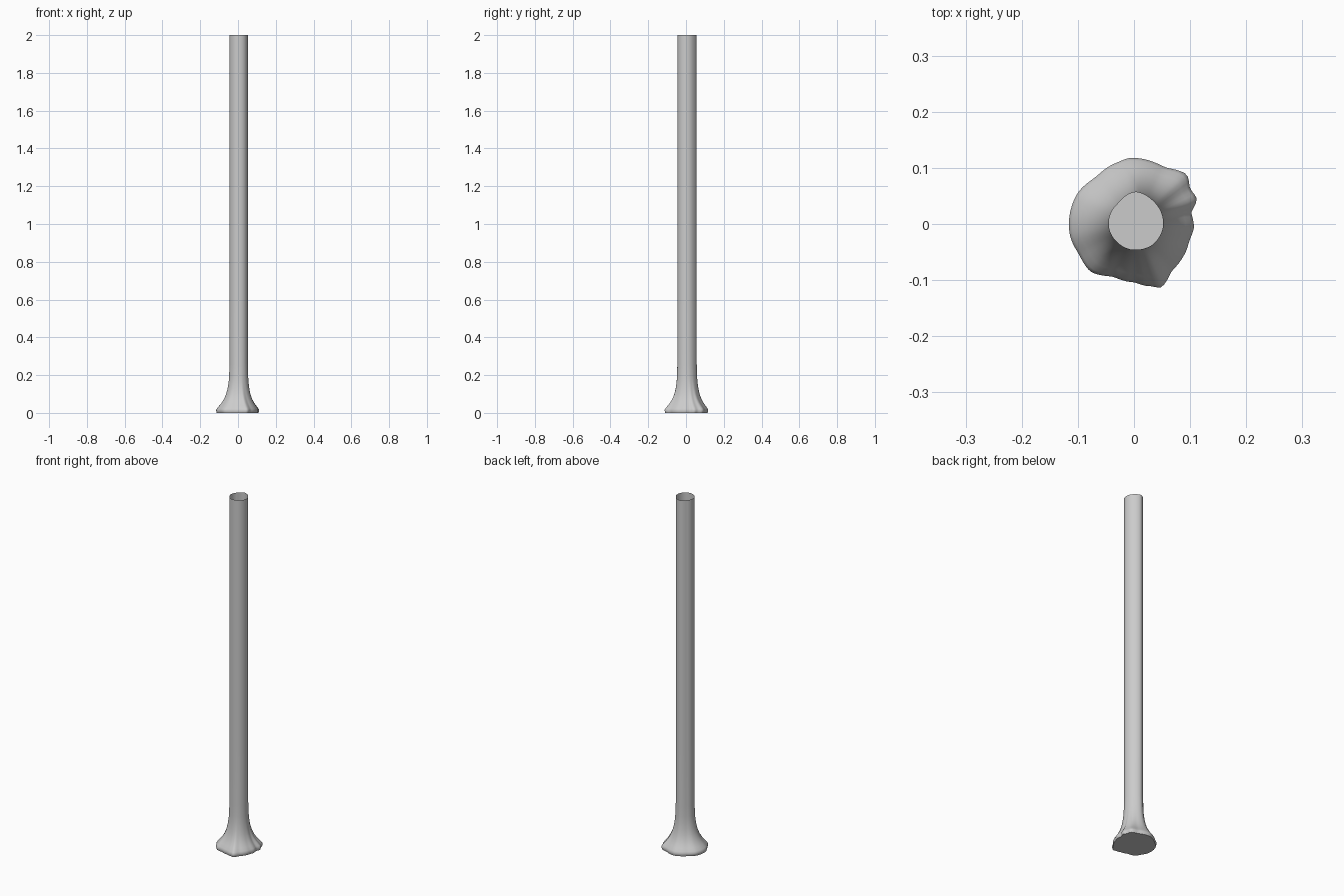
import bpy, bmesh, math

if "Cube" in bpy.data.objects:
    bpy.data.objects.remove(bpy.data.objects["Cube"])

# Outlines as (angle in degrees, radius), seen from above
ROOT = [(-170, .116), (-151, .112), (-133, .115), (-111, .101), (-90, .104), (-76, .114),
        (-67, .123), (-50, .107), (-30, .105), (-17, .103), (-3, .107), (11, .104),
        (22, .121), (32, .118), (43, .129), (62, .115), (93, .118), (108, .113),
        (129, .108), (154, .115), (176, .116)]
STEM = [(-180, .045), (-133, .044), (-85, .046), (-39, .050), (0, .052),
        (47, .053), (86, .057), (131, .046)]
# (height, flare amount) rings from the ground upward
RINGS = [(0, .95), (.008, .985), (.016, 1), (.025, .92), (.04, .74), (.055, .57), (.075, .40), (.10, .25),
         (.13, .14), (.165, .06), (.20, .025), (.26, 0), (.6, 0), (1.1, 0), (1.6, 0), (2, 0)]
SIDES = 96


def radius(table, a):
    """Smooth periodic interpolation of an outline."""
    pts = [(table[-1][0] - 360, table[-1][1])] + table + [(table[0][0] + 360, table[0][1])]
    for (a0, r0), (a1, r1) in zip(pts, pts[1:]):
        if a0 <= a <= a1:
            t = (a - a0) / (a1 - a0)
            t = .5 * t + .5 * t * t * (3 - 2 * t)
            return r0 + (r1 - r0) * t
    return table[0][1]


# Trunk: open tube lofted from the irregular root flare to the straight stem
bm = bmesh.new()
loops = []
for z, f in RINGS:
    ring = []
    for i in range(SIDES):
        a = -180 + 360 * i / SIDES
        r = radius(STEM, a) * (1 - f) + radius(ROOT, a) * f
        ring.append(bm.verts.new((r * math.cos(math.radians(a)), r * math.sin(math.radians(a)), z)))
    loops.append(ring)
for lo, hi in zip(loops, loops[1:]):
    for i in range(SIDES):
        j = (i + 1) % SIDES
        bm.faces.new((lo[i], lo[j], hi[j], hi[i]))

# Flat underside
bm.faces.new(list(reversed(loops[0])))

mesh = bpy.data.meshes.new("trunk")
bm.to_mesh(mesh)
bm.free()
trunk = bpy.data.objects.new("trunk", mesh)
bpy.context.collection.objects.link(trunk)
bpy.context.view_layer.objects.active = trunk
trunk.select_set(True)
bpy.ops.object.shade_smooth_by_angle(angle=math.radians(50))
